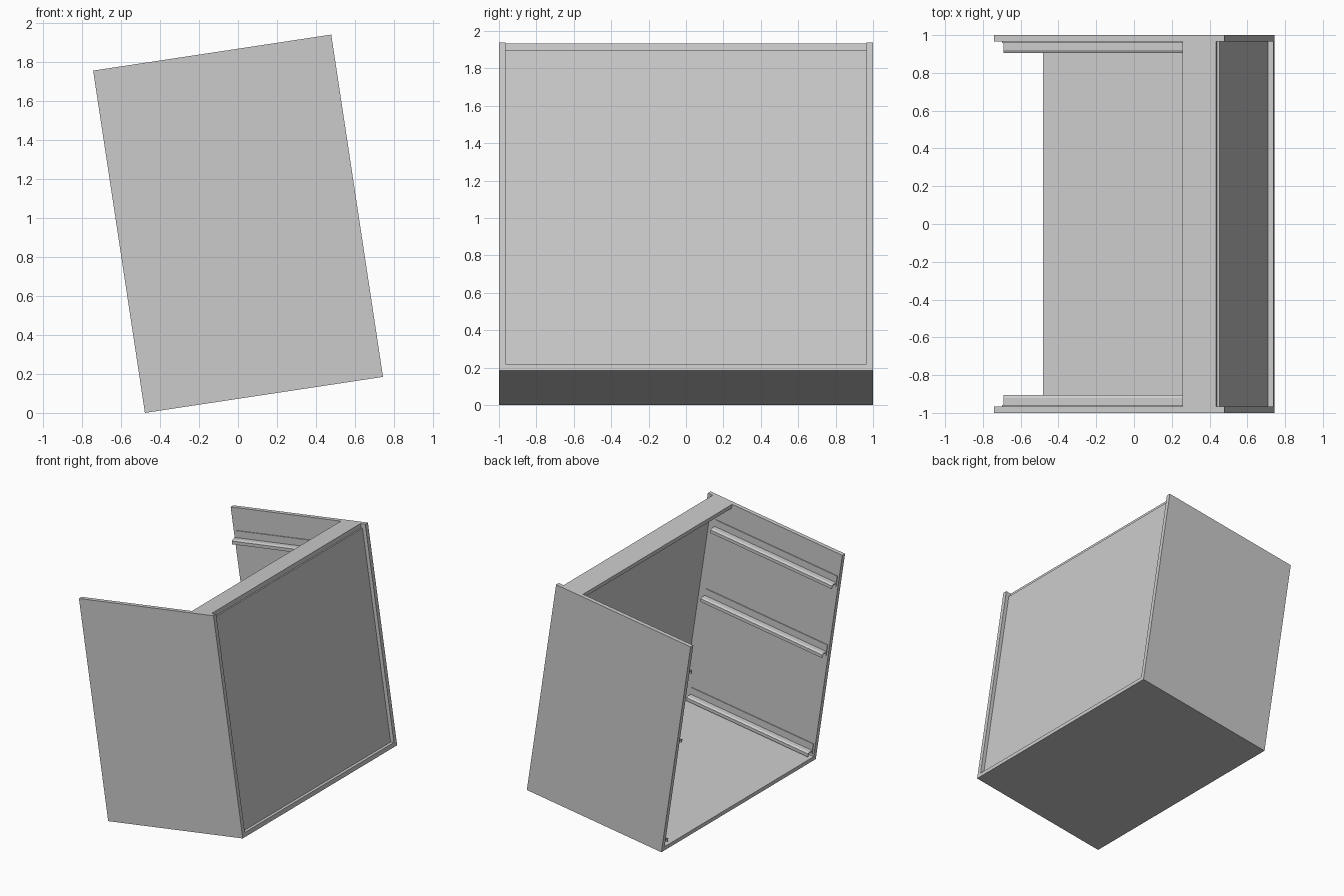
import bpy, bmesh, math
from mathutils import Matrix

if "Cube" in bpy.data.objects:
    bpy.data.objects.remove(bpy.data.objects["Cube"])

# Cabinet carcass, designed upright (u = depth, y = width, v = height), then tilted
DEPTH, HEIGHT, T = 1.234, 1.774, 0.035
TILT = math.radians(8.6)
PLACE = Matrix.Translation((-0.477, 0, 0)) @ Matrix.Rotation(-TILT, 4, 'Y')


def prism(name, profile, u0, u1):
    """Extrude a (y, v) profile along the depth from u0 to u1."""
    bm = bmesh.new()
    face = bm.faces.new([bm.verts.new((u0, y, v)) for y, v in profile])
    ext = bmesh.ops.extrude_face_region(bm, geom=[face])
    verts = [g for g in ext["geom"] if isinstance(g, bmesh.types.BMVert)]
    bmesh.ops.translate(bm, verts=verts, vec=(u1 - u0, 0, 0))
    bmesh.ops.recalc_face_normals(bm, faces=bm.faces)
    mesh = bpy.data.meshes.new(name)
    bm.to_mesh(mesh)
    bm.free()
    obj = bpy.data.objects.new(name, mesh)
    obj.matrix_world = PLACE
    bpy.context.collection.objects.link(obj)
    return obj


def board(name, u, y, v):
    return prism(name, [(y[0], v[0]), (y[1], v[0]), (y[1], v[1]), (y[0], v[1])], *u)


inner = 1 - T

# Boards
board("bottom_panel", (0, DEPTH), (-inner, inner), (0, T))
board("back_panel", (1.19, 1.204), (-inner, inner), (T, HEIGHT - T))
board("top_rail", (1.011, 1.19), (-inner, inner), (HEIGHT - T, HEIGHT))

# Runner section: thin web on the side, shelf and a folded-down lip
RUNNER = [(0, 0), (0, 0.09), (0.007, 0.09), (0.007, 0.034), (0.045, 0.034),
          (0.06, 0.026), (0.06, 0), (0.053, 0), (0.053, 0.022),
          (0.043, 0.027), (0.007, 0.027), (0.007, 0)]

# Sides with three drawer runners each
for side, s in (("left", -1), ("right", 1)):
    board(side + "_side_panel", (0, DEPTH), (s * inner, s), (0, HEIGHT))
    for level, base in (("lower", 0.05), ("middle", 0.905), ("upper", 1.5)):
        section = [(s * (inner - y), base + v) for y, v in RUNNER]
        prism(f"{side}_{level}_runner", section, 0.015, 1.13)
